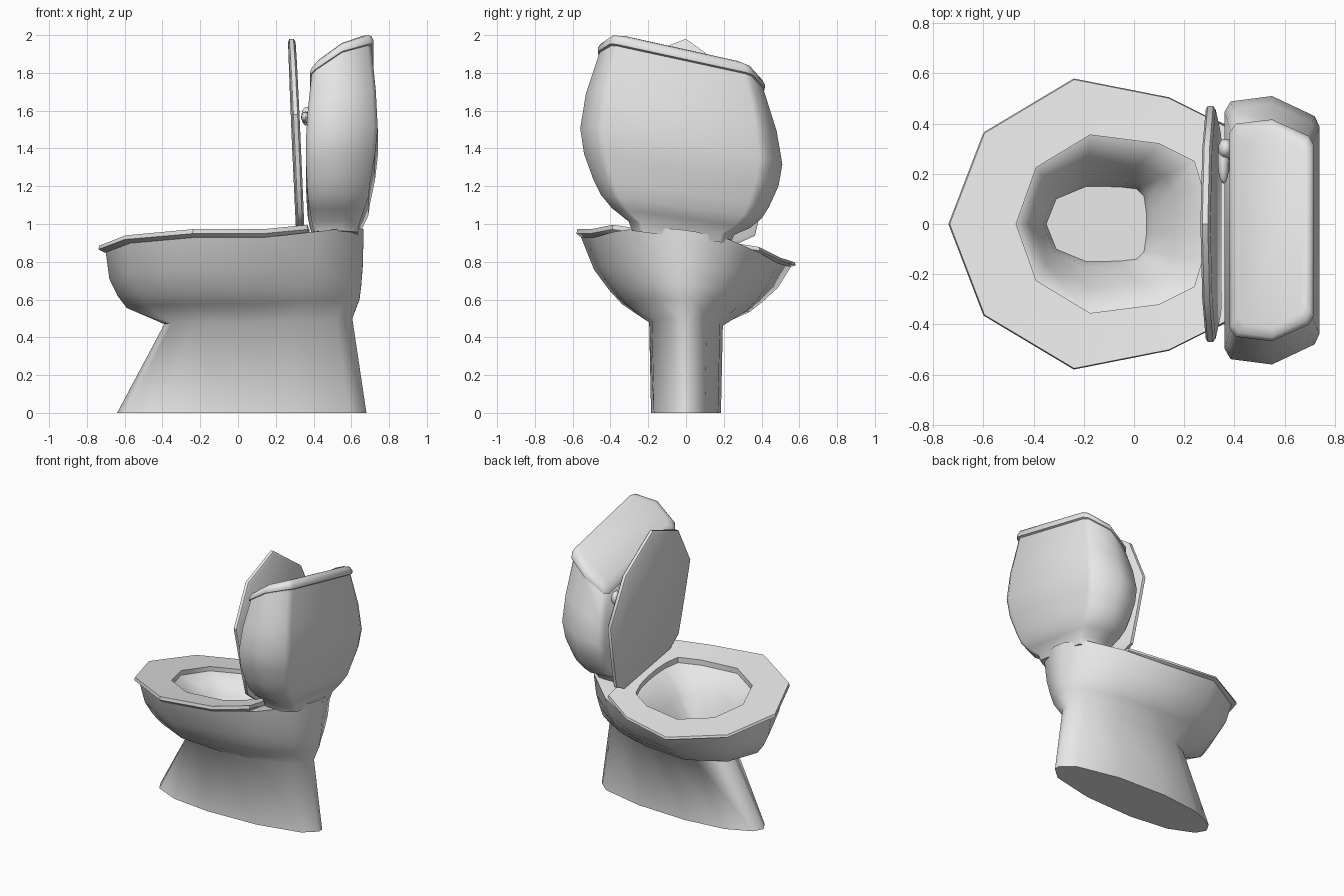
import bpy
import bmesh
from mathutils import Matrix

default = bpy.data.objects.get("Cube")
if default:
    bpy.data.objects.remove(default)

porcelain = bpy.data.materials.new("porcelain_grey")
porcelain.use_nodes = True
colour = (0.8, 0.8, 0.8, 1)
porcelain.diffuse_color = colour
porcelain.node_tree.nodes["Principled BSDF"].inputs["Base Color"].default_value = colour


def finish(name, bm, angle):
    """Turn a bmesh into a smooth-shaded object with sharp creases."""
    bmesh.ops.recalc_face_normals(bm, faces=bm.faces)
    mesh = bpy.data.meshes.new(name)
    bm.to_mesh(mesh)
    bm.free()
    mesh.materials.append(porcelain)
    obj = bpy.data.objects.new(name, mesh)
    bpy.context.collection.objects.link(obj)
    bpy.ops.object.select_all(action='DESELECT')
    obj.select_set(True)
    bpy.context.view_layer.objects.active = obj
    bpy.ops.object.shade_smooth_by_angle(angle=angle)
    return obj


def mirrored(half):
    """Complete a half outline; its first point lies on the mirror line."""
    return half + [(x, -y) for x, y in reversed(half[1:])]


def loft(name, sections, closed=False, angle=0.7):
    """Skin rings of 3D points, capping the ends or joining last to first."""
    bm = bmesh.new()
    rings = [[bm.verts.new(p) for p in ring] for ring in sections]
    pairs = list(zip(rings, rings[1:]))
    if closed:
        pairs.append((rings[-1], rings[0]))
    else:
        bm.faces.new(rings[0])
        bm.faces.new(rings[-1])
    for a, b in pairs:
        for i in range(len(a)):
            j = (i + 1) % len(a)
            bm.faces.new((a[i], a[j], b[j], b[i]))
    return finish(name, bm, angle)


def blend(a, b, fx, fy):
    """Mix two outlines, lengthwise by fx and sideways by fy."""
    return [(p[0] + (q[0] - p[0]) * fx, p[1] + (q[1] - p[1]) * fy) for p, q in zip(a, b)]


# Lopsided tilt of the bowl and seat, growing with height
def bowl_ring(half, z):
    k = (z / 0.88) ** 2
    return [(x, y, z + k * (0.23 * max(0, x) ** 1.5 - 0.15 * y)) for x, y in mirrored(half)]


# Pedestal and bowl, one continuous skin from foot to basin
foot = [(-.64, 0), (-.6, .07), (-.42, .15), (-.12, .185), (.27, .17), (.59, .1), (.68, .02)]
neck = [(-.39, 0), (-.35, .1), (-.2, .175), (.03, .195), (.27, .18), (.52, .11), (.605, .03)]
rim = [(-.7, 0), (-.57, .345), (-.24, .555), (.14, .485), (.4, .385), (.6, .23), (.665, .05)]
hole = [(-.47, 0), (-.39, .225), (-.175, .355), (.1, .32), (.24, .25), (.27, .15), (.28, .05)]
basin = [(-.35, 0), (-.31, .1), (-.19, .15), (-.06, .148), (.01, .14), (.04, .11), (.05, .04)]
sections = [bowl_ring(foot, 0), bowl_ring(neck, .47)]
for z, fx, fy in ((.555, .64, .43), (.62, .8, .61), (.71, .94, .82), (.85, 1, 1)):
    sections.append(bowl_ring(blend(neck, rim, fx, fy), z))
for z, f in ((.85, 0), (.7, .5), (.58, .9), (.5, 1)):
    sections.append(bowl_ring(blend(hole, basin, f, f), z))
loft("bowl", sections, angle=1.2)

# Faceted seat ring
outer = [(-.74, 0), (-.6, .365), (-.24, .58), (.14, .505), (.37, .39), (.38, .2), (.38, .07)]
loft("seat", [
    bowl_ring(blend(outer, hole, .12, .12), .85),
    bowl_ring(outer, .865),
    bowl_ring(blend(outer, hole, .02, .02), .885),
    bowl_ring(hole, .885),
    bowl_ring(hole, .85),
], closed=True)

# Raised lid leaning away from the tank; outline is (height, width)
lid_half = [(1.98, 0), (1.81, .31), (1.5, .47), (1.2, .41), (1.0, .365), (.94, .27)]


def lid_ring(offset, scale):
    ring = []
    for z, y in mirrored(lid_half):
        z = 1.45 + (z - 1.45) * scale
        y *= scale
        ring.append((.309 - .045 * (z - .98) + offset, y, z - .17 * y))
    return ring


loft("seat_lid", [lid_ring(o, s) for o, s in ((0, .97), (.008, 1), (.03, 1), (.04, .97))])


# Barrel-shaped tank whose domed top slopes sideways and forward
def tank_ring(z, w, front, back):
    t = (z - .93) / .88
    half = [(front, 0), (front, .88 * w), (front + .025, .96 * w), (.55, w),
            (back - .02, .85 * w), (back, .77 * w)]
    return [(x, y - .025, z - (.13 + .09 * t) * y
             + t * t * (.04 + .55 * (x - .55) - (x - .55) ** 2))
            for x, y in mirrored(half)]


loft("tank", [tank_ring(*s) for s in (
    (.93, .26, .4, .635), (.98, .28, .39, .645), (1.03, .365, .38, .665),
    (1.09, .425, .37, .69), (1.16, .465, .365, .7), (1.28, .515, .36, .725),
    (1.4, .535, .36, .74), (1.57, .505, .37, .73), (1.785, .43, .39, .705))], angle=0.9)

# Tank lid with a thin lip
loft("tank_lid", [tank_ring(*s) for s in (
    (1.772, .42, .395, .7), (1.78, .442, .38, .717), (1.798, .442, .38, .717),
    (1.82, .425, .392, .705), (1.83, .39, .415, .68))], angle=0.9)

# Flush lever: a pivot knob and a rounded handle
for part, centre, radii in (("lever_pivot", (.365, .3, 1.57), (.03, .04, .05)),
                            ("lever_handle", (.357, .25, 1.565), (.023, .09, .03))):
    bm = bmesh.new()
    bmesh.ops.create_uvsphere(bm, u_segments=16, v_segments=10, radius=1)
    bm.transform(Matrix.Translation(centre) @ Matrix.Diagonal((*radii, 1)))
    finish(part, bm, 0.9)
